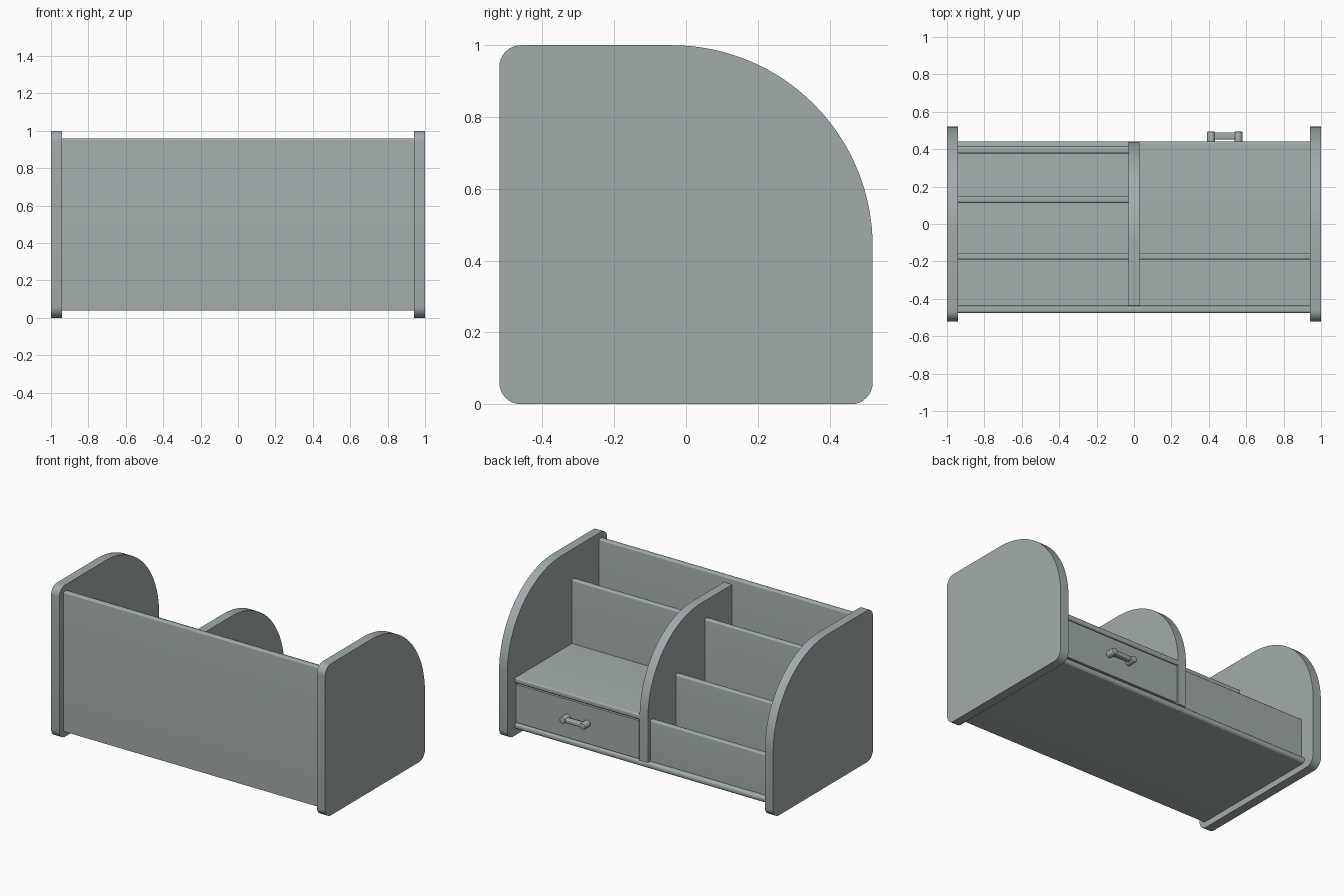
import bpy, bmesh, math
from mathutils import Vector, Matrix

if "Cube" in bpy.data.objects:
    bpy.data.objects.remove(bpy.data.objects["Cube"])

mat = bpy.data.materials.new("grey green")
mat.diffuse_color = (0.36, 0.41, 0.41, 1)
mat.use_nodes = True
mat.node_tree.nodes["Principled BSDF"].inputs["Base Color"].default_value = mat.diffuse_color


def finish(name, bm):
    bmesh.ops.recalc_face_normals(bm, faces=bm.faces)
    me = bpy.data.meshes.new(name)
    bm.to_mesh(me)
    bm.free()
    me.materials.append(mat)
    me.shade_smooth()
    me.set_sharp_from_angle(angle=math.radians(35))
    ob = bpy.data.objects.new(name, me)
    bpy.context.collection.objects.link(ob)
    return ob


def board(name, x0, x1, corners):
    """Extrude a y-z outline along x; each corner is (y, z, rounding radius)."""
    pts = []
    n = len(corners)
    for i, (y, z, r) in enumerate(corners):
        p = Vector((y, z))
        if r == 0:
            pts.append(p)
            continue
        dp = (Vector(corners[i - 1][:2]) - p).normalized()
        dn = (Vector(corners[(i + 1) % n][:2]) - p).normalized()
        c = p + r * (dp + dn)
        steps = 32 if r > 0.2 else 8 if r > 0.03 else 5
        for k in range(steps + 1):
            a = math.pi / 2 * k / steps
            pts.append(c - r * (dn * math.cos(a) + dp * math.sin(a)))
    bm = bmesh.new()
    f = bm.faces.new([bm.verts.new((x0, p.x, p.y)) for p in pts])
    ext = bmesh.ops.extrude_face_region(bm, geom=[f])
    verts = [g for g in ext["geom"] if isinstance(g, bmesh.types.BMVert)]
    bmesh.ops.translate(bm, verts=verts, vec=(x1 - x0, 0, 0))
    return finish(name, bm)


def slab(name, x0, x1, y0, y1, z0, z1, top=0.0, front=0.0):
    """Box with optional rounding of the top edges or of the +y edges."""
    return board(name, x0, x1, [(y0, z0, 0), (y1, z0, front),
                                (y1, z1, max(top, front)), (y0, z1, top)])


# Side panels with the big quarter-round
for side, x in (("left", -1.0), ("right", 0.94)):
    board(side + "_side_panel", x, x + 0.06,
          [(-0.52, 0, 0.06), (0.52, 0, 0.06), (0.52, 1, 0.56), (-0.52, 1, 0.06)])

# Back panel, base and centre divider
slab("back_panel", -0.94, 0.94, -0.475, -0.437, 0.04, 0.96, top=0.01)
slab("base_board", -0.94, 0.94, -0.437, 0.44, 0.04, 0.08, front=0.017)
board("centre_divider", -0.03, 0.03,
      [(-0.437, 0.08, 0), (0.44, 0.08, 0), (0.44, 0.92, 0.55), (-0.437, 0.92, 0)])

# Stepped compartment partitions
for name, y, h in (("tall", -0.19, 0.80), ("middle", 0.113, 0.55), ("low", 0.378, 0.35)):
    slab(name + "_partition", -0.94, -0.03, y, y + 0.036, 0.08, h, top=0.01)
slab("rear_partition", 0.03, 0.94, -0.19, -0.154, 0.08, 0.80, top=0.01)

# Shelf above the drawer
slab("drawer_shelf", 0.03, 0.94, -0.154, 0.44, 0.345, 0.38, front=0.01)

# Drawer: front plate and open tray
slab("drawer_front", 0.036, 0.934, 0.405, 0.437, 0.086, 0.338)
slab("drawer_bottom", 0.05, 0.92, -0.13, 0.405, 0.086, 0.105)
slab("drawer_back", 0.05, 0.92, -0.15, -0.13, 0.086, 0.31)
for side, x in (("left", 0.05), ("right", 0.90)):
    slab("drawer_" + side + "_wall", x, x + 0.02, -0.13, 0.405, 0.105, 0.31)

# Handle: two round posts and a bar
for side, x in (("left", 0.412), ("right", 0.558)):
    bm = bmesh.new()
    bmesh.ops.create_cone(bm, cap_ends=True, segments=16, radius1=0.022,
                          radius2=0.022, depth=0.06)
    rim = [e for e in bm.edges if all(v.co.z > 0.02 for v in e.verts)]
    bmesh.ops.bevel(bm, geom=rim, offset=0.007, segments=2, affect='EDGES', profile=0.5)
    bm.transform(Matrix.Translation((x, 0.465, 0.22)) @ Matrix.Rotation(-math.pi / 2, 4, 'X'))
    finish("handle_" + side + "_post", bm)
board("handle_bar", 0.415, 0.555, [(0.452, 0.207, 0.006), (0.489, 0.207, 0.006),
                                   (0.489, 0.233, 0.006), (0.452, 0.233, 0.006)])
